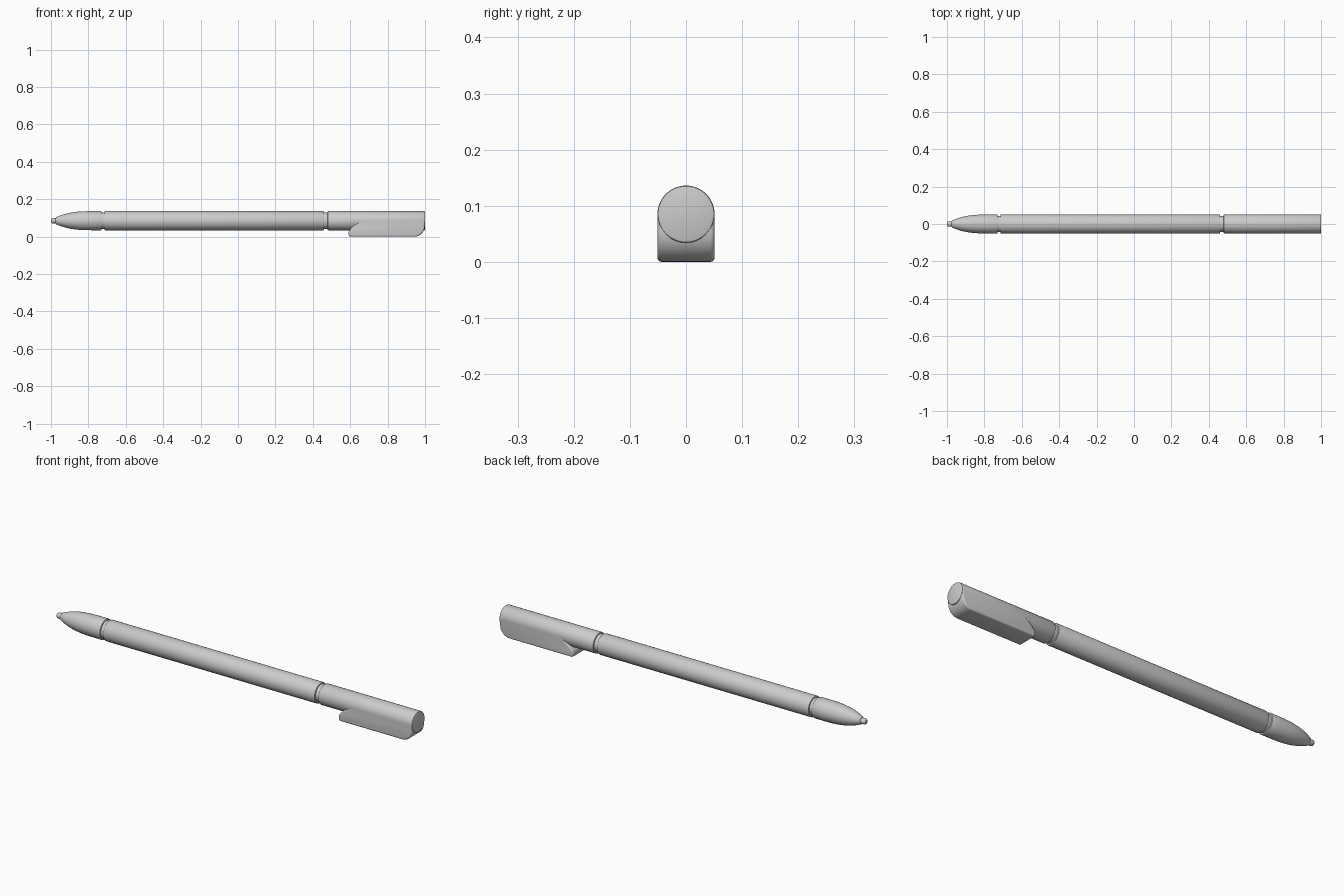
import bpy, bmesh, math

cube = bpy.data.objects.get("Cube")
if cube:
    bpy.data.objects.remove(cube, do_unlink=True)

AXIS_Z = 0.085
R = 0.051
SIDES = 48

grey = bpy.data.materials.new("light grey plastic")
grey.use_nodes = True
colour = (0.6, 0.6, 0.6, 1)
grey.diffuse_color = colour
grey.node_tree.nodes["Principled BSDF"].inputs["Base Color"].default_value = colour


def finish(name, bm):
    bmesh.ops.recalc_face_normals(bm, faces=bm.faces)
    mesh = bpy.data.meshes.new(name)
    bm.to_mesh(mesh)
    bm.free()
    mesh.materials.append(grey)
    obj = bpy.data.objects.new(name, mesh)
    bpy.context.collection.objects.link(obj)
    bpy.ops.object.select_all(action='DESELECT')
    obj.select_set(True)
    bpy.context.view_layer.objects.active = obj
    bpy.ops.object.shade_smooth_by_angle(angle=math.radians(35))
    return obj


def turned(name, profile):
    """Solid of revolution about the pen axis from (x, radius) points."""
    bm = bmesh.new()
    rings = []
    for x, r in profile:
        angles = [2 * math.pi * i / SIDES for i in range(SIDES)]
        rings.append([bm.verts.new((x, r * math.cos(a), AXIS_Z + r * math.sin(a))) for a in angles])
    for a, b in zip(rings, rings[1:]):
        for i in range(SIDES):
            j = (i + 1) % SIDES
            bm.faces.new((a[i], a[j], b[j], b[i]))
    bm.faces.new(rings[0])
    bm.faces.new(rings[-1])
    return finish(name, bm)


def sleeve(name, x0, x1, c=0.004):
    """Barrel section with softened rims."""
    return turned(name, [(x0, R - c), (x0 + c * 0.3, R - c * 0.3), (x0 + c, R),
                         (x1 - c, R), (x1 - c * 0.3, R - c * 0.3), (x1, R - c)])


# Writing end
turned("nib", [(-1, 0.008), (-0.997, 0.012), (-0.992, 0.014), (-0.96, 0.014)])
turned("tip_cone", [(-0.975, 0.015), (-0.972, 0.019), (-0.95, 0.028), (-0.925, 0.036),
                    (-0.895, 0.043), (-0.86, 0.048), (-0.82, 0.0505), (-0.78, R),
                    (-0.734, R), (-0.731, R - 0.001), (-0.73, R - 0.004)])

# Barrel, cap and the recessed rings between them
sleeve("barrel", -0.714, 0.46)
sleeve("cap", 0.479, 1.0)
turned("front_groove", [(-0.74, 0.044), (-0.70, 0.044)])
turned("rear_groove", [(0.45, 0.044), (0.49, 0.044)])

# Clip block: side outline extruded across the pen width
outline = [(0.998, AXIS_Z)]
corner = 0.055
for i in range(11):
    a = -math.pi / 2 * i / 10
    outline.append((0.998 - corner + corner * math.cos(a), corner + corner * math.sin(a)))
outline += [(0.601, 0), (0.594, 0.003), (0.591, 0.01), (0.591, 0.027),
            (0.597, 0.036), (0.612, 0.052), (0.63, 0.066), (0.66, AXIS_Z)]

bm = bmesh.new()
side = bm.faces.new([bm.verts.new((x, -R, z)) for x, z in outline])
ext = bmesh.ops.extrude_face_region(bm, geom=[side])
moved = [v for v in ext["geom"] if isinstance(v, bmesh.types.BMVert)]
bmesh.ops.translate(bm, verts=moved, vec=(0, 2 * R, 0))
rim = [e for e in bm.edges
       if abs(e.verts[0].co.y - e.verts[1].co.y) < 1e-5
       and min(v.co.z for v in e.verts) < AXIS_Z - 0.001]
bmesh.ops.bevel(bm, geom=rim, offset=0.008, segments=4, profile=0.5,
                affect='EDGES', clamp_overlap=True)
finish("clip", bm)
